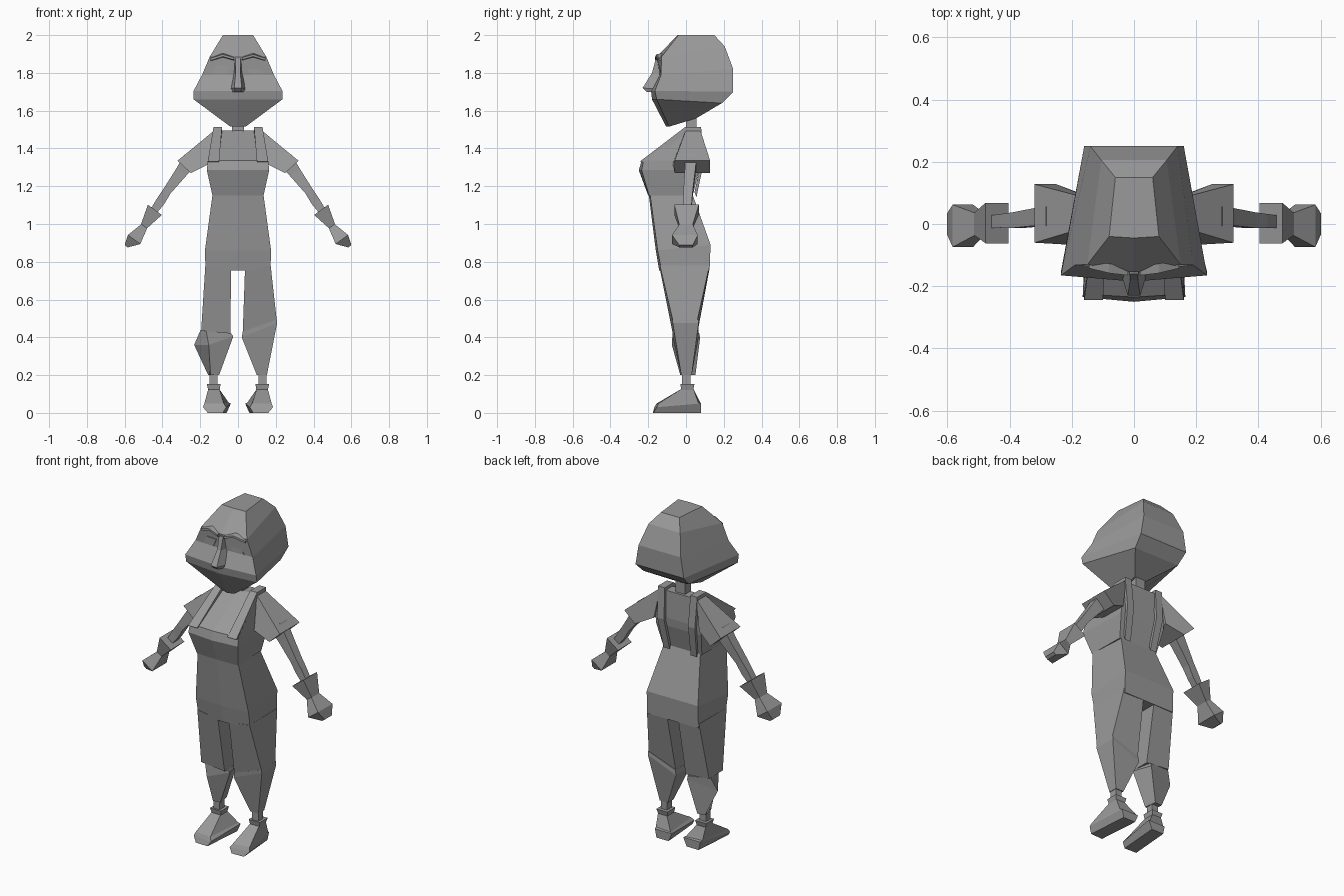
import bpy, bmesh

grey = bpy.data.materials.new("plain_grey")
grey.diffuse_color = (0.32, 0.32, 0.32, 1)


def loft(name, rings):
    """Flat-faced skin through rings of equal point count, capped at both ends."""
    bm = bmesh.new()
    loops = [[bm.verts.new(p) for p in r] for r in rings]
    n = len(rings[0])
    for a, b in zip(loops, loops[1:]):
        for i in range(n):
            j = (i + 1) % n
            bm.faces.new((a[i], a[j], b[j], b[i]))
    bm.faces.new(loops[0])
    bm.faces.new(loops[-1])
    bmesh.ops.recalc_face_normals(bm, faces=bm.faces)
    me = bpy.data.meshes.new(name)
    bm.to_mesh(me)
    bm.free()
    me.materials.append(grey)
    ob = bpy.data.objects.new(name, me)
    bpy.context.collection.objects.link(ob)
    return ob


def pair(name, rings):
    """Same part on both sides."""
    loft("left_" + name, rings)
    loft("right_" + name, [[(-x, y, z) for x, y, z in r] for r in rings])


def body_ring(xf, yf, zf, yc, xb, yb, zb):
    """Five-sided section: front centre, front corners, back corners."""
    return [(0, yc, zf), (xf, yf, zf), (xb, yb, zb), (-xb, yb, zb), (-xf, yf, zf)]


def box_ring(x0, x1, y0, y1, z0, z1=None):
    """Four-sided section; z0 is the inner height, z1 the outer height."""
    z1 = z0 if z1 is None else z1
    return [(x0, y0, z0), (x1, y0, z1), (x1, y1, z1), (x0, y1, z0)]


def limb_ring(x, z, h, y, hy):
    """Section square to the sloping arm."""
    dx, dz = h * 0.82, h * 0.6
    return [(x + dx, y - hy, z + dz), (x + dx, y + hy, z + dz),
            (x - dx, y + hy, z - dz), (x - dx, y - hy, z - dz)]


# head
loft("head", [body_ring(*r) for r in (
    (0.08, -0.04, 2.0, -0.045, 0.06, 0.15, 2.0),
    (0.15, -0.13, 1.885, -0.155, 0.105, 0.205, 1.94),
    (0.19, -0.132, 1.79, -0.14, 0.14, 0.25, 1.82),
    (0.235, -0.165, 1.705, -0.185, 0.16, 0.25, 1.70),
    (0.235, -0.155, 1.66, -0.18, 0.15, 0.19, 1.64),
    (0.04, -0.09, 1.515, -0.105, 0.04, 0.055, 1.56))])

# nose
loft("nose", [
    [(-0.014, -0.16, 1.875), (0.014, -0.16, 1.875), (0.022, -0.12, 1.875), (-0.022, -0.12, 1.875)],
    [(-0.012, -0.18, 1.80), (0.012, -0.18, 1.80), (0.025, -0.12, 1.80), (-0.025, -0.12, 1.80)],
    [(-0.02, -0.23, 1.72), (0.02, -0.23, 1.72), (0.045, -0.15, 1.715), (-0.045, -0.15, 1.715)],
    [(-0.015, -0.21, 1.70), (0.015, -0.21, 1.70), (0.045, -0.15, 1.70), (-0.045, -0.15, 1.70)]])

# brows and eyes
pair("brow", [[(x, y, z + 0.006), (x, y + 0.03, z + 0.012), (x, y + 0.03, z - 0.012), (x, y, z - 0.006)]
              for x, y, z in ((0.02, -0.165, 1.875), (0.08, -0.158, 1.892), (0.145, -0.142, 1.872))])
eye = [(0.045, -0.143, 1.838), (0.11, -0.139, 1.838), (0.137, -0.139, 1.792), (0.065, -0.142, 1.792)]
pair("eye", [eye, [(x, y + 0.008, z) for x, y, z in eye]])

# neck
loft("neck", [box_ring(-0.032, 0.032, 0.0, 0.055, z) for z in (1.46, 1.59)])

# shirt and bib
loft("torso", [body_ring(*r) for r in (
    (0.125, 0.01, 1.495, 0.0, 0.125, 0.07, 1.495),
    (0.16, -0.225, 1.335, -0.235, 0.15, 0.075, 1.335),
    (0.165, -0.235, 1.285, -0.25, 0.15, 0.07, 1.285),
    (0.135, -0.195, 1.15, -0.2, 0.13, 0.035, 1.15))])

# shoulder straps running over the torso
straps = []
for x0, x1, y, z in ((0.10, 0.16, -0.245, 1.33), (0.085, 0.13, -0.005, 1.513),
                     (0.085, 0.13, 0.08, 1.513), (0.08, 0.125, 0.095, 1.33),
                     (0.07, 0.11, 0.055, 1.14)):
    yi, zi = y * 0.82, z + (1.3 - z) * 0.18
    straps.append([(x0, y, z), (x1, y, z), (x1, yi, zi), (x0, yi, zi)])
pair("strap", straps)

# sleeves
pair("sleeve", [
    [(0.12, 0.0, 1.50), (0.12, 0.075, 1.50), (0.15, 0.09, 1.32), (0.15, -0.07, 1.32)],
    [(0.32, -0.06, 1.335), (0.32, 0.128, 1.335), (0.25, 0.128, 1.27), (0.25, -0.06, 1.27)]])

# arms, cuffs and hands
pair("arm", [limb_ring(*r) for r in (
    (0.25, 1.345, 0.04, 0.025, 0.032), (0.30, 1.275, 0.032, 0.022, 0.028),
    (0.375, 1.175, 0.022, 0.012, 0.025), (0.41, 1.12, 0.024, 0.01, 0.022),
    (0.47, 1.035, 0.016, 0.005, 0.02))])
pair("cuff", [limb_ring(*r) for r in (
    (0.44, 1.075, 0.045, 0.003, 0.065), (0.50, 0.985, 0.018, 0.0, 0.035))])
pair("hand", [limb_ring(*r) for r in (
    (0.495, 0.99, 0.018, 0.0, 0.035), (0.55, 0.918, 0.04, -0.006, 0.068),
    (0.592, 0.882, 0.01, 0.0, 0.035))])

# trousers
loft("trouser_hips", [body_ring(*r) for r in (
    (0.135, -0.19, 1.155, -0.197, 0.12, 0.035, 1.155),
    (0.175, -0.15, 0.86, -0.16, 0.17, 0.13, 0.89),
    (0.172, -0.13, 0.755, -0.142, 0.17, 0.125, 0.755))])
hip = box_ring(0.037, 0.173, -0.138, 0.124, 0.76, 0.78)
hip_l = [(-x, y, z) for x, y, z in hip]
loft("left_thigh", [hip, box_ring(0.025, 0.205, -0.07, 0.06, 0.42, 0.49)])
loft("right_thigh", [hip_l, box_ring(-0.04, -0.195, -0.07, 0.06, 0.42, 0.435)])

# shins, with the two knees turned differently
loft("left_shin", [
    box_ring(0.025, 0.205, -0.072, 0.065, 0.43, 0.495),
    box_ring(0.02, 0.207, -0.07, 0.067, 0.40, 0.475),
    box_ring(0.10, 0.153, -0.025, 0.03, 0.20)])
loft("right_shin", [
    [(-0.04, -0.05, 0.425), (-0.17, -0.07, 0.44), (-0.20, 0.05, 0.435), (-0.06, 0.07, 0.42)],
    [(-0.025, -0.04, 0.405), (-0.155, -0.075, 0.36), (-0.232, 0.03, 0.36), (-0.06, 0.075, 0.40)],
    [(-0.10, -0.025, 0.20), (-0.145, -0.03, 0.20), (-0.158, 0.045, 0.20), (-0.11, 0.05, 0.20)]])

# ankles, socks and splayed feet
pair("ankle", [box_ring(0.108, 0.15, -0.02, 0.025, z) for z in (0.22, 0.13)])
pair("sock", [box_ring(0.092, 0.165, -0.03, 0.045, 0.152), box_ring(0.10, 0.155, -0.022, 0.035, 0.11)])
pair("foot", [
    box_ring(0.098, 0.158, -0.028, 0.04, 0.125),
    [(0.075, -0.155, 0.05), (0.178, -0.145, 0.05), (0.155, 0.065, 0.055), (0.05, 0.075, 0.055)],
    [(0.062, -0.168, 0.03), (0.185, -0.155, 0.03), (0.15, 0.08, 0.05), (0.038, 0.08, 0.05)],
    [(0.08, -0.175, 0.0), (0.16, -0.172, 0.0), (0.14, 0.08, 0.0), (0.06, 0.08, 0.0)]])
